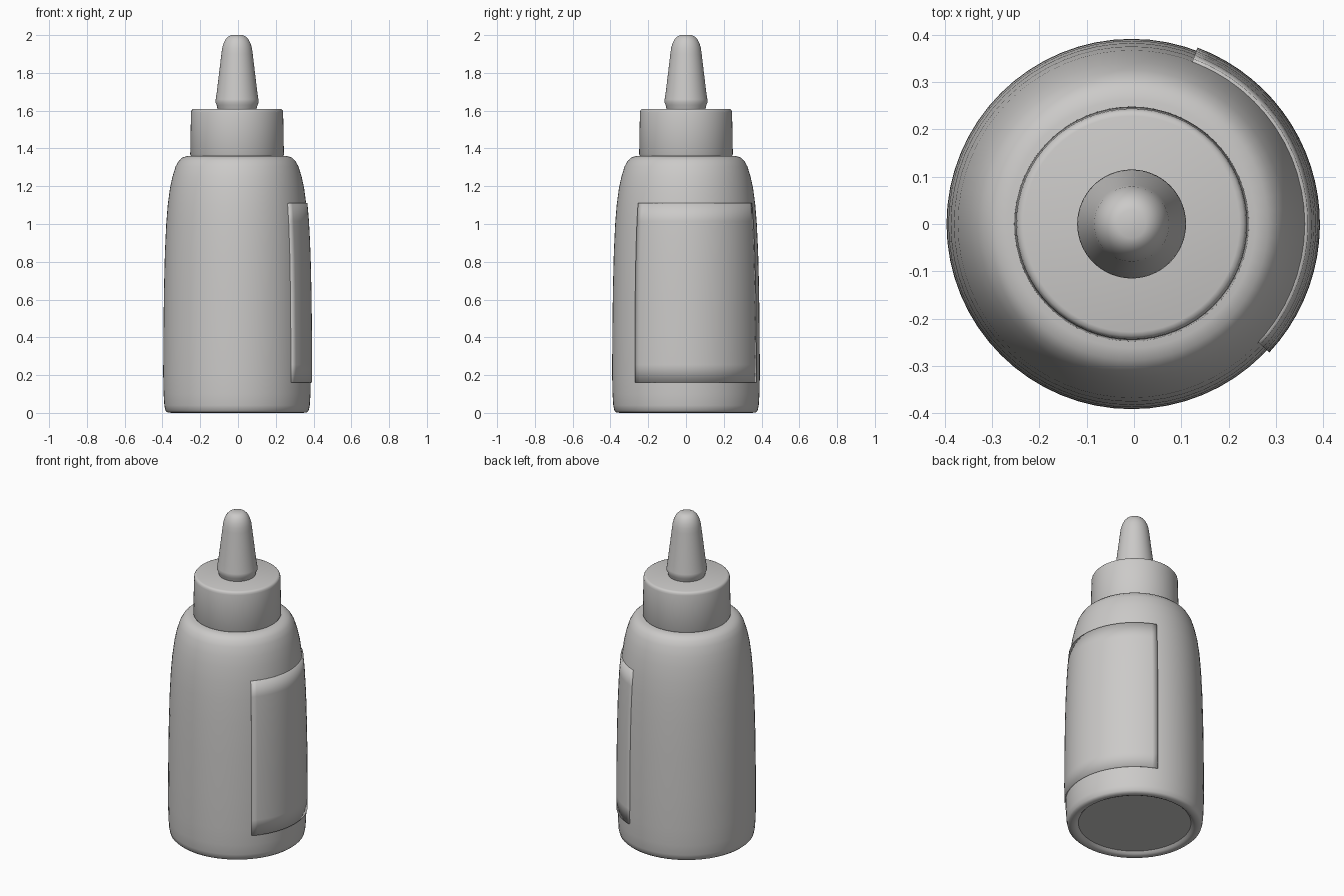
import bpy, bmesh, math

if "Cube" in bpy.data.objects:
    bpy.data.objects.remove(bpy.data.objects["Cube"], do_unlink=True)

CX = -0.005   # axis of the bottle
SIDES = 64

plastic = bpy.data.materials.new("light grey plastic")
plastic.use_nodes = True
GREY = (0.6, 0.59, 0.58, 1)
plastic.diffuse_color = GREY
plastic.node_tree.nodes["Principled BSDF"].inputs["Base Color"].default_value = GREY


def finish(name, bm, angle=40):
    bmesh.ops.recalc_face_normals(bm, faces=bm.faces)
    mesh = bpy.data.meshes.new(name)
    bm.to_mesh(mesh)
    bm.free()
    mesh.materials.append(plastic)
    ob = bpy.data.objects.new(name, mesh)
    ob.location.x = CX
    bpy.context.collection.objects.link(ob)
    bpy.ops.object.select_all(action="DESELECT")
    ob.select_set(True)
    bpy.context.view_layer.objects.active = ob
    bpy.ops.object.shade_smooth_by_angle(angle=math.radians(angle))
    return ob


def lathe(name, profile, angle=40):
    """Revolve (radius, height) points and cap both ends."""
    bm = bmesh.new()
    rings = []
    for r, z in profile:
        rings.append([bm.verts.new((r * math.cos(a), r * math.sin(a), z))
                      for a in (math.tau * i / SIDES for i in range(SIDES))])
    for lo, hi in zip(rings, rings[1:]):
        for i in range(SIDES):
            j = (i + 1) % SIDES
            bm.faces.new((lo[i], lo[j], hi[j], hi[i]))
    bm.faces.new(rings[0])
    bm.faces.new(rings[-1])
    return finish(name, bm, angle)


# Bottle body with a shallow recess in the base and rounded shoulders
body = [(0.318, 0.018), (0.33, 0.006), (0.345, 0.0), (0.368, 0.002), (0.379, 0.012),
        (0.385, 0.04), (0.389, 0.1), (0.391, 0.2), (0.39, 0.4), (0.387, 0.65),
        (0.382, 0.85), (0.375, 1.0), (0.367, 1.1), (0.355, 1.19), (0.342, 1.25),
        (0.325, 1.305), (0.308, 1.335), (0.288, 1.353), (0.262, 1.36), (0.2, 1.362)]
lathe("bottle_body", body)

# Screw cap
lathe("cap", [(0.235, 1.358), (0.244, 1.36), (0.248, 1.368), (0.244, 1.59),
              (0.242, 1.6), (0.237, 1.607), (0.228, 1.61)])

# Tapered nozzle with a flared foot and a domed tip
lathe("nozzle", [(0.1, 1.605), (0.105, 1.615), (0.108, 1.63), (0.115, 1.645),
                 (0.113, 1.66), (0.107, 1.7), (0.083, 1.9), (0.079, 1.93),
                 (0.072, 1.955), (0.061, 1.977), (0.047, 1.992), (0.03, 2.0)], 60)


def body_radius(z):
    for (r0, z0), (r1, z1) in zip(body, body[1:]):
        if z0 <= z <= z1:
            return r0 + (r1 - r0) * (z - z0) / (z1 - z0)


# Raised label wrapped around one side of the body
bm = bmesh.new()
COLS, ROWS = 24, 10
START, END = math.radians(-43), math.radians(69.5)
grid = []
for k in range(ROWS + 1):
    z = 0.16 + (1.11 - 0.16) * k / ROWS
    r = body_radius(z) + 0.007
    row = []
    for i in range(COLS + 1):
        a = START + (END - START) * i / COLS
        row.append(bm.verts.new((r * math.cos(a), r * math.sin(a), z)))
    grid.append(row)
for lo, hi in zip(grid, grid[1:]):
    for i in range(COLS):
        bm.faces.new((lo[i], lo[i + 1], hi[i + 1], hi[i]))
label = finish("label", bm)
thick = label.modifiers.new("thickness", "SOLIDIFY")
thick.thickness = 0.015
thick.offset = -1
